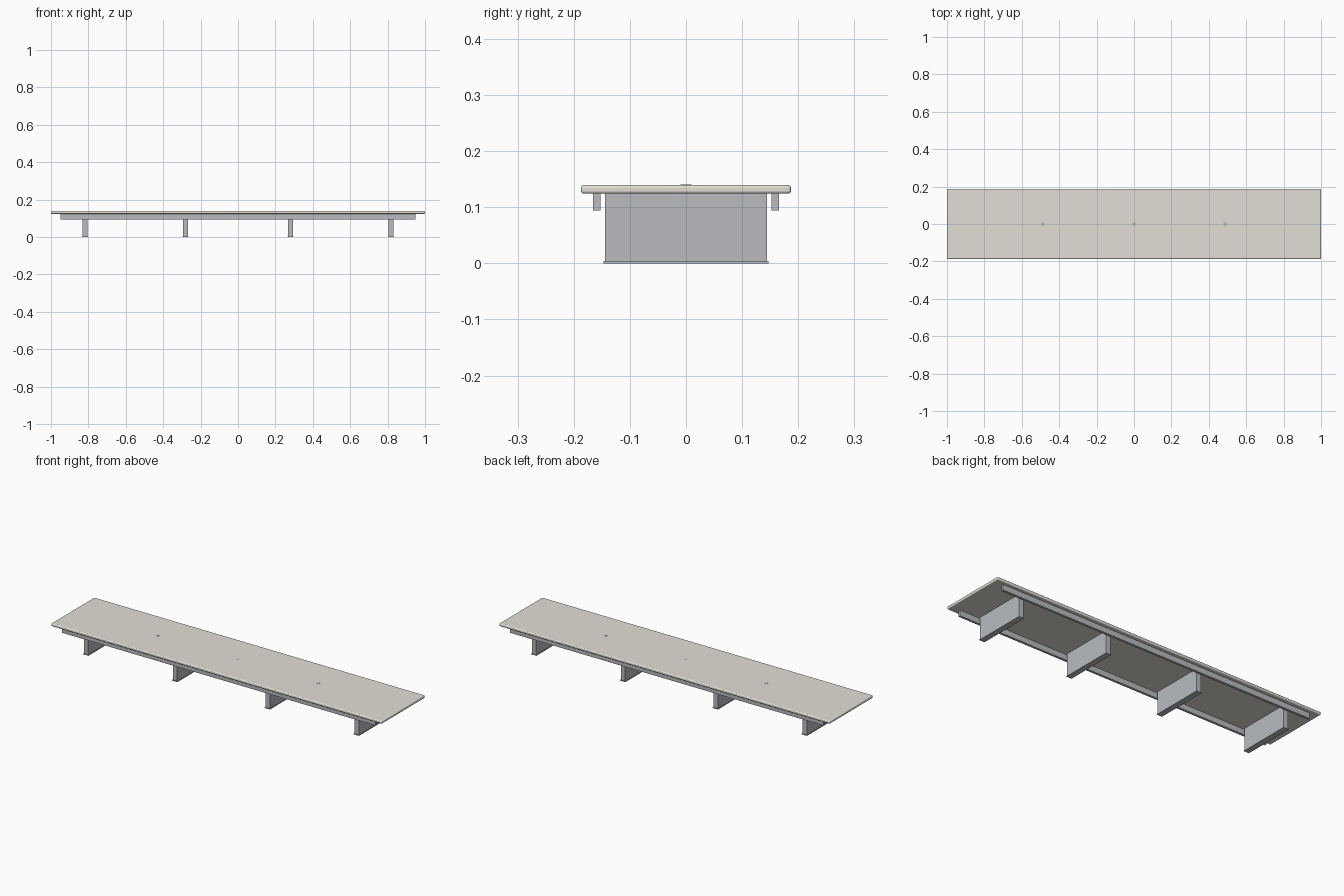
import bpy

if "Cube" in bpy.data.objects:
    bpy.data.objects.remove(bpy.data.objects["Cube"])

def material(name, rgb):
    m = bpy.data.materials.new(name)
    m.diffuse_color = (*rgb, 1)
    m.use_nodes = True
    m.node_tree.nodes["Principled BSDF"].inputs["Base Color"].default_value = m.diffuse_color
    return m

STONE = material("warm stone", (0.76, 0.74, 0.67))
STEEL = material("grey steel", (0.48, 0.50, 0.53))

def box(name, x, y, z, mat, bevel=0, segments=1):
    """Box from (min, max) ranges, with optional rounded edges."""
    bpy.ops.mesh.primitive_cube_add(size=1, location=[(a + b) / 2 for a, b in (x, y, z)])
    o = bpy.context.object
    o.name = name
    o.scale = [b - a for a, b in (x, y, z)]
    bpy.ops.object.transform_apply(location=False, rotation=False, scale=True)
    o.data.materials.append(mat)
    if bevel:
        mod = o.modifiers.new("rounded edges", "BEVEL")
        mod.width, mod.segments = bevel, segments
        bpy.ops.object.shade_smooth_by_angle(angle=0.7)
    return o

# Bench slab with rounded edges
box("bench_slab", (-1, 1), (-0.187, 0.187), (0.124, 0.1395), STONE, 0.005, 4)

# Long rails under the slab
for side, s in (("front", -1), ("back", 1)):
    box(side + "_rail", (-0.948, 0.948), (s * 0.159 - 0.0065, s * 0.159 + 0.0065),
        (0.094, 0.125), STEEL)

# Panel legs with thin foot plates
for i, x in enumerate((-0.818, -0.28, 0.28, 0.818), 1):
    box(f"leg_{i}", (x - 0.013, x + 0.013), (-0.144, 0.144), (0.003, 0.125), STEEL)
    box(f"foot_{i}", (x - 0.016, x + 0.016), (-0.147, 0.147), (0, 0.004), STEEL)

# Small plugs along the centre line of the slab
for i, x in enumerate((-0.487, 0, 0.487), 1):
    bpy.ops.mesh.primitive_cylinder_add(vertices=20, radius=0.01, depth=0.002, location=(x, 0, 0.1392))
    o = bpy.context.object
    o.name = f"plug_{i}"
    o.data.materials.append(STEEL)
